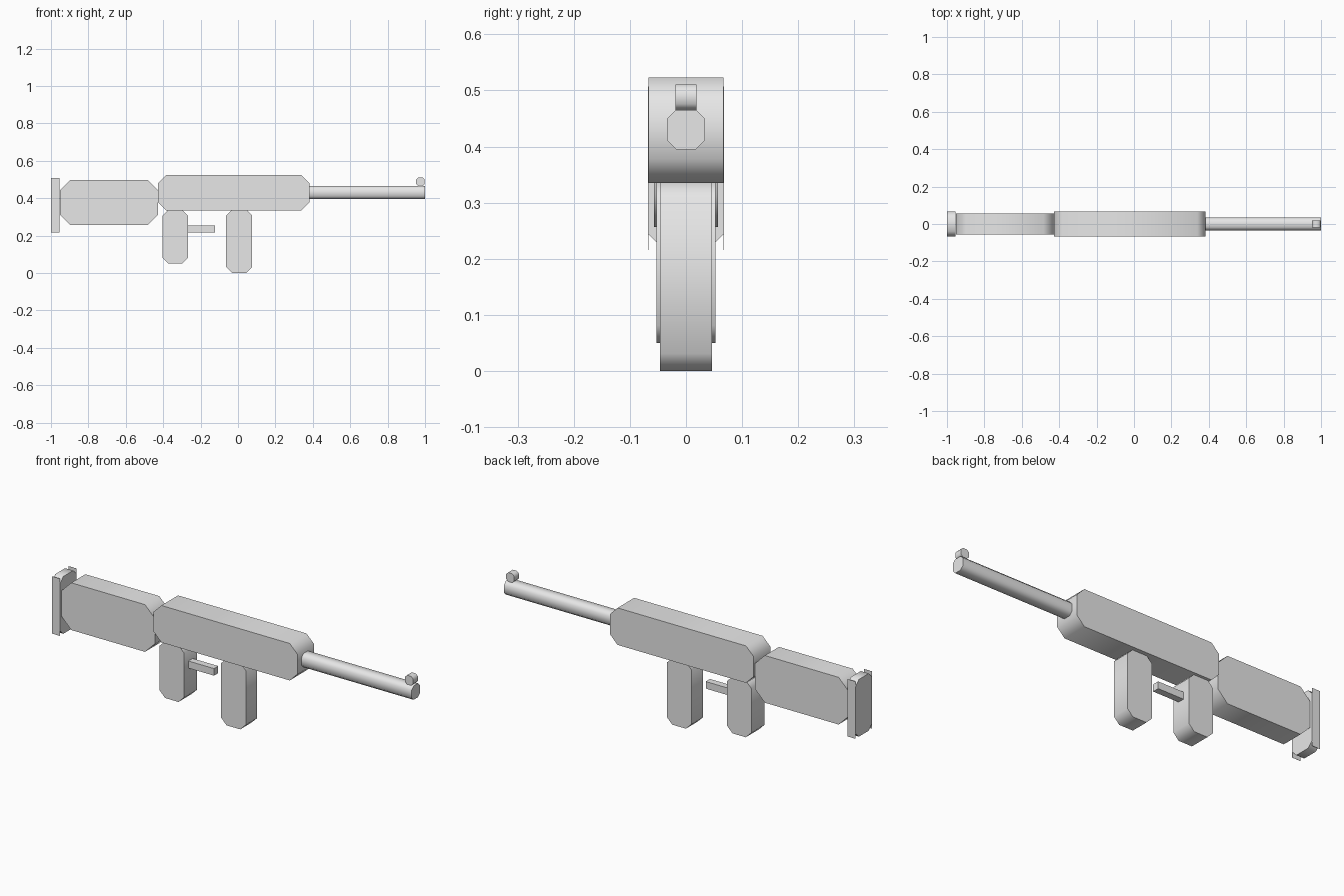
import bpy, bmesh, math

if "Cube" in bpy.data.objects:
    bpy.data.objects.remove(bpy.data.objects["Cube"])

grey = bpy.data.materials.new("light_grey")
grey.diffuse_color = (0.8, 0.8, 0.8, 1)
grey.use_nodes = True
grey.node_tree.nodes["Principled BSDF"].inputs["Base Color"].default_value = grey.diffuse_color


def finish(name, bm):
    bmesh.ops.recalc_face_normals(bm, faces=bm.faces)
    me = bpy.data.meshes.new(name)
    bm.to_mesh(me)
    bm.free()
    me.materials.append(grey)
    ob = bpy.data.objects.new(name, me)
    bpy.context.collection.objects.link(ob)
    bpy.ops.object.select_all(action='DESELECT')
    ob.select_set(True)
    bpy.context.view_layer.objects.active = ob
    return ob


def block(name, x, y, z, axis, c):
    """Chamfered rectangle (corner cut c) extruded along 'x' or 'y'."""
    (u0, u1), (e0, e1) = (x, y) if axis == 'y' else (y, x)
    v0, v1 = z
    if c > 0:
        prof = [(u0 + c, v0), (u1 - c, v0), (u1, v0 + c), (u1, v1 - c),
                (u1 - c, v1), (u0 + c, v1), (u0, v1 - c), (u0, v0 + c)]
    else:
        prof = [(u0, v0), (u1, v0), (u1, v1), (u0, v1)]
    bm = bmesh.new()
    rings = [[bm.verts.new((u, e, v) if axis == 'y' else (e, u, v)) for u, v in prof]
             for e in (e0, e1)]
    n = len(prof)
    for r in rings:
        bm.faces.new(r)
    for i in range(n):
        j = (i + 1) % n
        bm.faces.new((rings[0][i], rings[0][j], rings[1][j], rings[1][i]))
    finish(name, bm)
    # chamfers blend smoothly, end caps stay sharp
    bpy.ops.object.shade_smooth_by_angle(angle=math.radians(60))


def sym(w):
    return (-w, w)


# Main body, stock, grip and magazine: side profiles extruded across y
block("receiver", (-0.427, 0.381), sym(0.067), (0.335, 0.523), 'y', 0.043)
block("stock", (-0.953, -0.428), sym(0.057), (0.257, 0.497), 'y', 0.055)
block("grip", (-0.404, -0.267), sym(0.0525), (0.05, 0.338), 'y', 0.031)
block("magazine", (-0.063, 0.076), sym(0.046), (0.0, 0.338), 'y', 0.031)
block("front_sight", (0.953, 0.998), sym(0.019), (0.465, 0.511), 'y', 0.011)

# Parts extruded along the length
block("barrel", (0.37, 1.0), sym(0.034), (0.395, 0.465), 'x', 0.016)
block("trigger_bar", (-0.268, -0.123), sym(0.017), (0.217, 0.253), 'x', 0)
block("butt_plate", (-1.0, -0.955), sym(0.0665), (0.216, 0.507), 'x', 0.027)

# Thin square-cornered cheeks on both sides of the butt plate
for side, y in (("front", -0.067), ("back", 0.067)):
    block("butt_cheek_" + side, (-1.0, -0.955), (y - 0.0005, y + 0.0005),
          (0.216, 0.507), 'y', 0)
